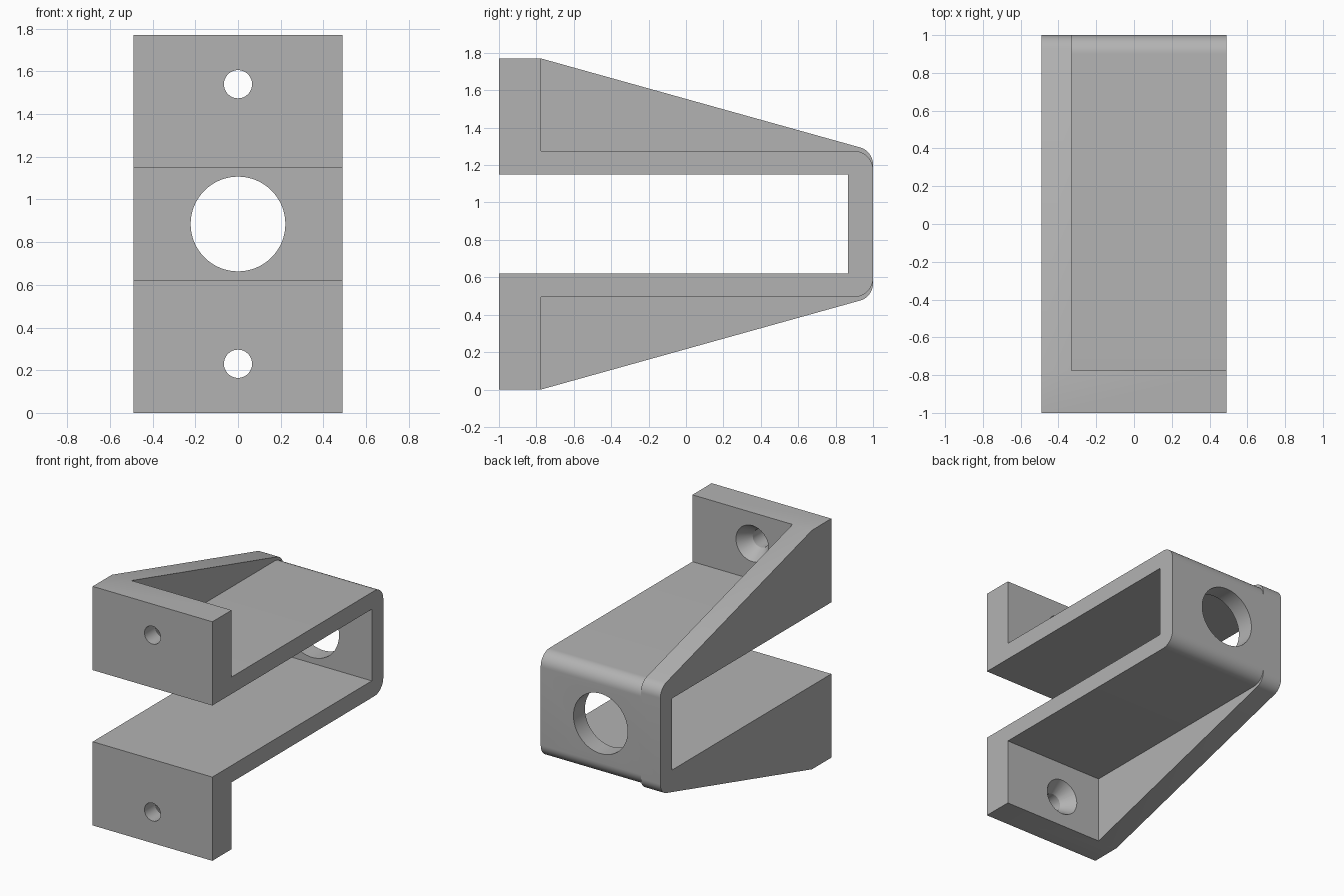
import bpy, bmesh
from math import pi, cos, sin, atan2, tan
from mathutils import Matrix

if "Cube" in bpy.data.objects:
    bpy.data.objects.remove(bpy.data.objects["Cube"], do_unlink=True)

HALF_W, MID = 0.49, 0.885        # half width, middle height
INNER, OUTER = 0.265, 0.39       # half heights of the channel
RIB_X, FLANGE_Y, WALL_Y = -0.33, -0.775, 0.865

grey = bpy.data.materials.new("plain grey")
grey.use_nodes = True
grey.diffuse_color = (0.45, 0.45, 0.45, 1)
grey.node_tree.nodes["Principled BSDF"].inputs["Base Color"].default_value = grey.diffuse_color


def finish(bm, name):
    bmesh.ops.recalc_face_normals(bm, faces=bm.faces)
    mesh = bpy.data.meshes.new(name)
    bm.to_mesh(mesh)
    bm.free()
    mesh.materials.append(grey)
    obj = bpy.data.objects.new(name, mesh)
    bpy.context.collection.objects.link(obj)
    return obj


def extrude_profile(name, points, x0, x1):
    """Extrude a (y, z) outline, z measured from the middle, along x."""
    bm = bmesh.new()
    face = bm.faces.new([bm.verts.new((x0, y, MID + z)) for y, z in points])
    new = bmesh.ops.extrude_face_region(bm, geom=[face])["geom"]
    moved = [v for v in new if isinstance(v, bmesh.types.BMVert)]
    bmesh.ops.translate(bm, verts=moved, vec=(x1 - x0, 0, 0))
    return finish(bm, name)


def cone_along_y(name, y0, y1, r0, r1, z):
    bm = bmesh.new()
    place = Matrix.Translation((0, (y0 + y1) / 2, z)) @ Matrix.Rotation(-pi / 2, 4, "X")
    bmesh.ops.create_cone(bm, cap_ends=True, segments=64, radius1=r0, radius2=r1,
                          depth=y1 - y0, matrix=place)
    return finish(bm, name)


def corner_arc(radius, slope, steps=12):
    """Round the upper back corner between a sloping top and the back wall."""
    t = radius * tan((pi / 2 - slope) / 2)
    cy, cz = 1 - radius, OUTER - t
    start = pi / 2 - slope
    return [(cy + radius * cos(start * (1 - i / steps)),
             cz + radius * sin(start * (1 - i / steps))) for i in range(steps + 1)]


def cut(target, cutter):
    mod = target.modifiers.new("cut", "BOOLEAN")
    mod.operation, mod.solver, mod.object = "DIFFERENCE", "EXACT", cutter
    bpy.context.view_layer.objects.active = target
    bpy.ops.object.modifier_apply(modifier=mod.name)
    bpy.data.objects.remove(cutter, do_unlink=True)


# Tapered U-shaped body, as wide as the whole bracket
slope = atan2(MID - OUTER, 1 - FLANGE_Y)
upper = [(WALL_Y, INNER), (-1, INNER), (-1, MID), (FLANGE_Y, MID)] + corner_arc(0.095, slope)
lower = [(y, -z) for y, z in reversed(upper)]
bracket = extrude_profile("bracket", upper + lower, -HALF_W, HALF_W)

# Pockets above and below the channel, leaving a rib on one side
pocket = [(FLANGE_Y, OUTER)] + corner_arc(0.1, 0)
pocket += [(1.2, pocket[-1][1]), (1.2, 1.2), (FLANGE_Y, 1.2)]
for side in (1, -1):
    cut(bracket, extrude_profile("pocket_cutter", [(y, z * side) for y, z in pocket], RIB_X, 0.6))

# Large hole in the back wall
cut(bracket, cone_along_y("wall_hole_cutter", 0.7, 1.2, 0.222, 0.222, MID))

# Countersunk screw holes in the flanges
for z in (MID - 0.655, MID + 0.655):
    cut(bracket, cone_along_y("screw_hole_cutter", -1.1, -0.7, 0.066, 0.066, z))
    cut(bracket, cone_along_y("countersink_cutter", FLANGE_Y - 0.1, FLANGE_Y + 0.01, 0.066, 0.14, z))

bpy.ops.object.select_all(action="DESELECT")
bracket.select_set(True)
bpy.context.view_layer.objects.active = bracket
bpy.ops.object.shade_smooth_by_angle(angle=pi / 7)
